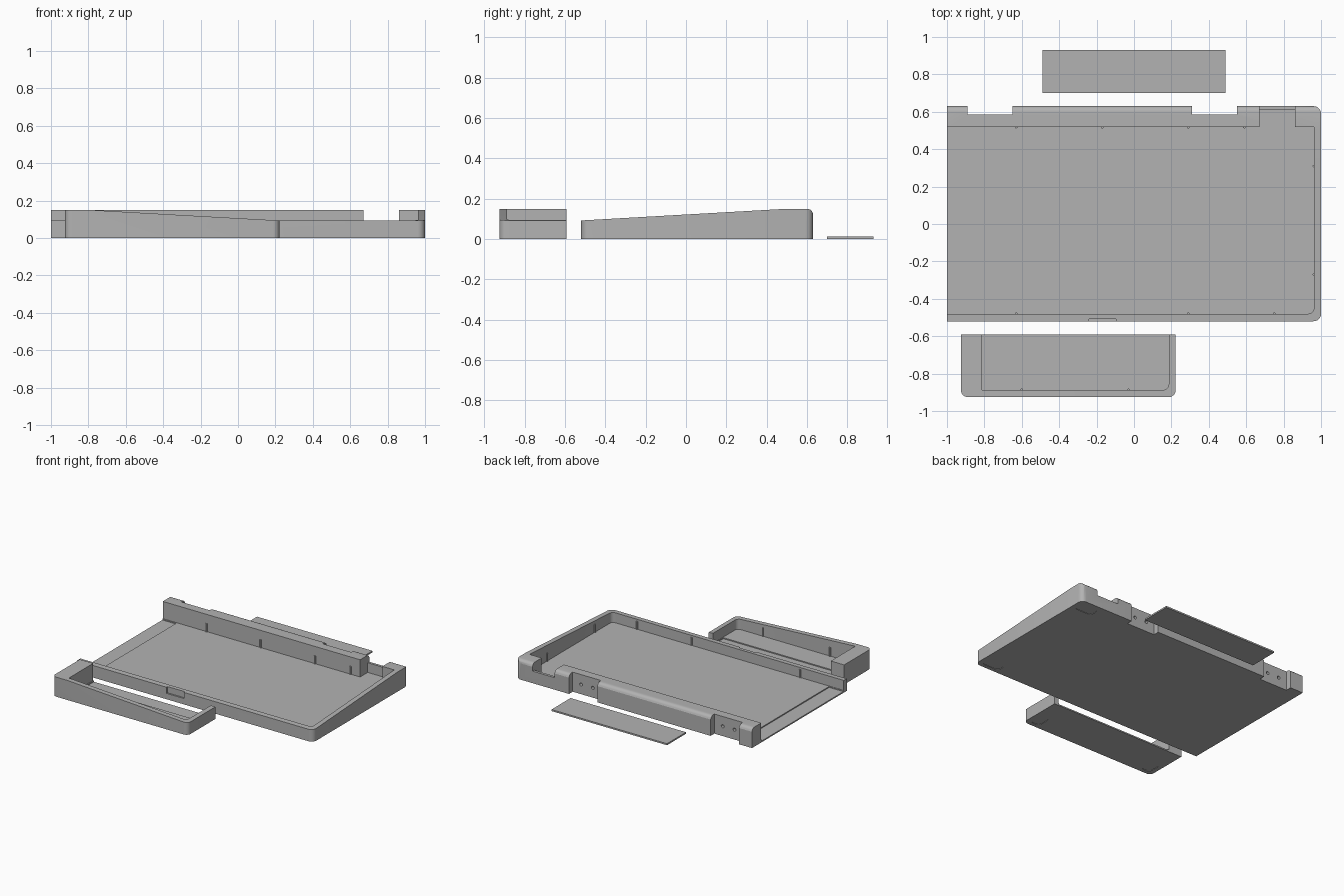
import bpy, bmesh, math
from mathutils import Vector, Matrix

if "Cube" in bpy.data.objects:
    bpy.data.objects.remove(bpy.data.objects["Cube"])

grey = bpy.data.materials.new("plain_grey")
grey.diffuse_color = (0.45, 0.45, 0.45, 1)
grey.use_nodes = True
grey.node_tree.nodes["Principled BSDF"].inputs["Base Color"].default_value = grey.diffuse_color


def prism(name, pts, lo, hi, axis="z"):
    """Extrude a 2D outline along an axis (x: pts are y,z; y: pts are x,z; z: pts are x,y)."""
    place = {"x": lambda a, b, t: (t, a, b),
             "y": lambda a, b, t: (a, t, b),
             "z": lambda a, b, t: (a, b, t)}[axis]
    bm = bmesh.new()
    face = bm.faces.new([bm.verts.new(place(a, b, lo)) for a, b in pts])
    ext = bmesh.ops.extrude_face_region(bm, geom=[face])
    step = Vector(place(0, 0, hi - lo))
    bmesh.ops.translate(bm, vec=step, verts=[g for g in ext["geom"] if isinstance(g, bmesh.types.BMVert)])
    bmesh.ops.recalc_face_normals(bm, faces=bm.faces)
    me = bpy.data.meshes.new(name)
    bm.to_mesh(me)
    bm.free()
    ob = bpy.data.objects.new(name, me)
    bpy.context.collection.objects.link(ob)
    me.materials.append(grey)
    return ob


def outline(x0, x1, y0, y1, r=(0, 0, 0, 0)):
    """Rectangle with corner radii: front left, front right, back right, back left."""
    corners = [(x0, y0, 1, 1, 180), (x1, y0, -1, 1, 270), (x1, y1, -1, -1, 0), (x0, y1, 1, -1, 90)]
    pts = []
    for (x, y, sx, sy, start), rad in zip(corners, r):
        if rad == 0:
            pts.append((x, y))
            continue
        for i in range(7):
            a = math.radians(start + 15 * i)
            pts.append((x + sx * rad + rad * math.cos(a), y + sy * rad + rad * math.sin(a)))
    return pts


def box(x0, x1, y0, y1, z0, z1, name="cutter"):
    return prism(name, outline(x0, x1, y0, y1), z0, z1)


def circle(cx, cy, r, n=16):
    return [(cx + r * math.cos(i * math.tau / n), cy + r * math.sin(i * math.tau / n)) for i in range(n)]


def combine(ob, tool, op="DIFFERENCE"):
    """Apply a boolean and remove the tool."""
    mod = ob.modifiers.new("cut", "BOOLEAN")
    mod.operation, mod.solver, mod.object = op, "EXACT", tool
    bpy.context.view_layer.update()
    me = bpy.data.meshes.new_from_object(ob.evaluated_get(bpy.context.evaluated_depsgraph_get()))
    ob.modifiers.clear()
    ob.data = me
    bpy.data.objects.remove(tool)


def finish(ob):
    bpy.ops.object.select_all(action="DESELECT")
    ob.select_set(True)
    bpy.context.view_layer.objects.active = ob
    bpy.ops.object.shade_smooth_by_angle(angle=math.radians(30))


def ribs(name, spots, top):
    """Small vertical ribs half sunk in the inner wall faces."""
    for i, (x, y) in enumerate(spots):
        finish(prism(f"{name}_{i + 1}", circle(x, y, 0.007, 10), 0.015, top))


# Main tray: rounded footprint trimmed by a wedge side profile with a rounded back edge
tray = prism("main_tray", outline(-1, 1, -0.52, 0.63, (0, 0.04, 0.04, 0)), 0, 0.3)
arc = [(0.60 + 0.03 * math.cos(math.radians(a)), 0.12 + 0.03 * math.sin(math.radians(a)))
       for a in range(90, 9, -16)]
wedge = [(-0.6, -0.1), (-0.6, 0.0875), (-0.52, 0.092), (0.50, 0.15)] + arc + [(0.66, 0.08), (0.66, -0.1)]
combine(tray, prism("cutter", wedge, -1.2, 1.2, "x"), "INTERSECT")

# Tray cavity, open on the left, with a stepped joining strip
combine(tray, prism("cutter", outline(-1.1, 0.962, -0.48, 0.518, (0, 0.03, 0, 0)), 0.018, 0.4))
combine(tray, box(-1.1, -0.88, -0.476, 0.512, 0.010, 0.1))

# Socket gap in the back beam, leaving a thin low wall
combine(tray, box(0.672, 0.86, 0.45, 0.61, 0.018, 0.4))
combine(tray, box(0.672, 0.86, 0.55, 0.7, 0.092, 0.4))

# Hinge notches with two screw holes each
for x0, x1 in ((-0.89, -0.65), (0.31, 0.55)):
    combine(tray, box(x0, x1, 0.585, 0.7, -0.1, 0.4))
    for dx in (-0.05, 0.05):
        combine(tray, prism("cutter", circle((x0 + x1) / 2 + dx, 0.075, 0.012), 0.55, 0.7, "y"))

# Finger recess on the front wall
combine(tray, box(-0.24, -0.095, -0.6, -0.508, 0.045, 0.4))

# Shallow foot recesses under the right corners
for y0, y1 in ((-0.49, -0.41), (0.51, 0.59)):
    combine(tray, prism("cutter", outline(0.82, 0.97, y0, y1, (0.03,) * 4), -0.1, 0.003))
finish(tray)

ribs("tray_rib", [(x, 0.518) for x in (-0.63, -0.17, 0.29, 0.59)]
     + [(x, -0.48) for x in (-0.63, 0.29, 0.75)]
     + [(0.962, y) for y in (-0.27, 0.31)], 0.08)

# Extension tray: same idea turned sideways, open at the back
ext = prism("extension_tray", outline(-0.925, 0.222, -0.925, -0.592, (0.035, 0.035, 0, 0)), 0, 0.3)
slope = [(-1, -0.1), (0.3, -0.1), (0.3, 0.0885), (0.222, 0.093), (-0.80, 0.15), (-1, 0.15)]
combine(ext, prism("cutter", slope, -1.2, 0, "y"), "INTERSECT")
combine(ext, prism("cutter", outline(-0.812, 0.186, -0.887, -0.5, (0, 0.03, 0, 0)), 0.018, 0.4))
combine(ext, box(-0.806, 0.181, -0.71, -0.5, 0.010, 0.1))
for x0, x1 in ((-0.89, -0.81), (0.11, 0.19)):
    combine(ext, prism("cutter", outline(x0, x1, -0.895, -0.78, (0.03,) * 4), -0.1, 0.003))
finish(ext)
ribs("extension_rib", [(-0.60, -0.887), (-0.03, -0.887)], 0.085)

# Loose cover plate behind the tray
box(-0.49, 0.488, 0.70, 0.93, 0, 0.012, "cover_plate")
